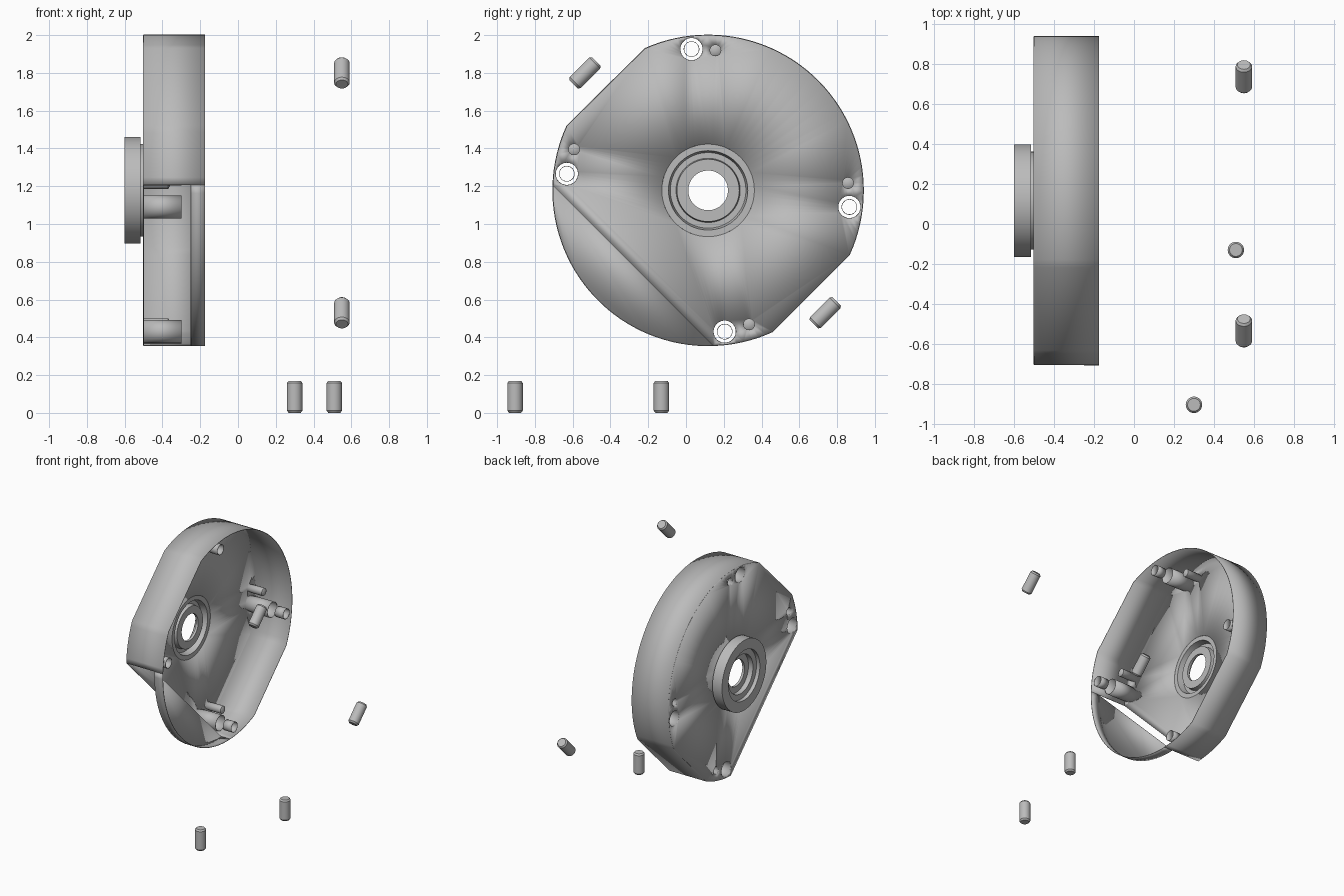
import bpy, bmesh, math
from mathutils import Vector, Matrix

cube = bpy.data.objects.get("Cube")
if cube:
    bpy.data.objects.remove(cube, do_unlink=True)

grey = bpy.data.materials.new("machined_grey")
grey.use_nodes = True
COLOUR = (0.5, 0.5, 0.5, 1)
grey.diffuse_color = COLOUR
grey.node_tree.nodes["Principled BSDF"].inputs["Base Color"].default_value = COLOUR

CY, CZ, R = 0.117, 1.178, 0.822      # housing axis and radius
FLOOR, LEDGE, RIM = -0.5, -0.25, -0.175
X_AXIS = Vector((1, 0, 0))


def polar(x, angle, r, cy=CY, cz=CZ):
    a = math.radians(angle)
    return Vector((x, cy + r * math.cos(a), cz + r * math.sin(a)))


def finish(name, bm, thickness=0.0):
    bmesh.ops.remove_doubles(bm, verts=bm.verts, dist=1e-5)
    bmesh.ops.recalc_face_normals(bm, faces=bm.faces)
    mesh = bpy.data.meshes.new(name)
    bm.to_mesh(mesh)
    bm.free()
    mesh.materials.append(grey)
    mesh.shade_smooth()
    mesh.set_sharp_from_angle(angle=math.radians(25))
    obj = bpy.data.objects.new(name, mesh)
    bpy.context.collection.objects.link(obj)
    if thickness:
        solid = obj.modifiers.new("sheet", "SOLIDIFY")
        solid.thickness = thickness
        solid.offset = 0
    return obj


def lathe(name, profile, centre, axis=X_AXIS, steps=48, closed=False, thickness=0.0):
    """Turn (along, radius) points round an axis."""
    bm = bmesh.new()
    pts = profile + profile[:1] if closed else profile
    turn = Matrix.Translation(centre) @ X_AXIS.rotation_difference(axis).to_matrix().to_4x4()
    rings = [[bm.verts.new(turn @ polar(x, 360 * i / steps, r, 0, 0)) for i in range(steps)]
             for x, r in pts]
    for a, b in zip(rings, rings[1:]):
        for i in range(steps):
            j = (i + 1) % steps
            bm.faces.new((a[i], a[j], b[j], b[i]))
    bmesh.ops.dissolve_degenerate(bm, dist=1e-6, edges=bm.edges)
    return finish(name, bm, thickness)


def arc(start, end, step=3):
    n = max(1, round((end - start) / step))
    return [start + (end - start) * i / n for i in range(n + 1)]


def plate(name, loops, thickness):
    """Fill an outline, leaving its inner loops as holes."""
    bm = bmesh.new()
    edges = []
    for loop in loops:
        vs = [bm.verts.new(p) for p in loop]
        edges += [bm.edges.new((vs[i - 1], vs[i])) for i in range(len(vs))]
    bmesh.ops.triangle_fill(bm, edges=edges, use_beauty=True, normal=X_AXIS)
    return finish(name, bm, thickness)


def wall(name, angles, x0, x1):
    bm = bmesh.new()
    rows = [(bm.verts.new(polar(x0, a, R)), bm.verts.new(polar(x1, a, R))) for a in angles]
    for (a, b), (c, d) in zip(rows, rows[1:]):
        bm.faces.new((a, c, d, b))
    return finish(name, bm, 0.005)


# Outline: three arcs joined by two flats, open at the lower front
main = arc(272, 294.6) + arc(335.4, 474) + arc(515.4, 538)
cutaway = arc(178, 272)
hole_spots = [polar(0, a, 0.753) for a in (96.7, 173.3, 276.7, 353.3)]
pin_spots = [polar(0, a, 0.742) for a in (87, 163, 287, 3)]


def circle(centre, r, n=32):
    return [polar(FLOOR, 360 * i / n, r, centre.y, centre.z) for i in range(n)]


# Housing shell
loops = [[polar(FLOOR, a, R) for a in main], circle(Vector((0, CY, CZ)), 0.245, 64)]
loops += [circle(p, 0.06) for p in hole_spots] + [circle(p, 0.03) for p in pin_spots]
plate("housing_floor", loops, 0.004)
wall("housing_wall", main, FLOOR, RIM)
wall("cutaway_rim", cutaway, LEDGE, RIM)
plate("cutaway_ledge", [[polar(LEDGE, a, R) for a in cutaway]], 0.004)

# Stepped bearing hub
hub = [(-0.5, 0.245), (-0.515, 0.245), (-0.515, 0.282), (-0.6, 0.282), (-0.6, 0.2),
       (-0.57, 0.2), (-0.57, 0.155), (-0.53, 0.155), (-0.53, 0.105), (-0.51, 0.105),
       (-0.51, 0.165), (-0.55, 0.17), (-0.55, 0.2), (-0.5, 0.21)]
lathe("bearing_hub", hub, Vector((0, CY, CZ)), steps=72, closed=True)

# Screw bosses with separate sleeves, and blind pin sockets beside them
for i, p in enumerate(hole_spots):
    lathe(f"screw_boss_{i + 1}", [(FLOOR, 0.06), (-0.3, 0.06)], p, thickness=0.003)
    lathe(f"screw_sleeve_{i + 1}", [(LEDGE, 0.04), (RIM, 0.04)], p, thickness=0.003)
for i, p in enumerate(pin_spots):
    lathe(f"pin_socket_{i + 1}", [(FLOOR, 0.03), (-0.37, 0.03), (-0.352, 0)], p, thickness=0.002)

# Loose dowel pins
H = 0.085
dowel = [(-H, 0), (-H, 0.032), (-H + 0.012, 0.041), (H - 0.012, 0.041), (H, 0.032), (H, 0)]
up, slant = Vector((0, 0, 1)), Vector((0, 1, 1)).normalized()
for i, (spot, axis) in enumerate([((0.3, -0.905, H), up), ((0.51, -0.13, H), up),
                                  ((0.55, -0.535, 1.8), slant), ((0.55, 0.737, 0.53), slant)]):
    lathe(f"dowel_{i + 1}", dowel, Vector(spot), axis, steps=32)
